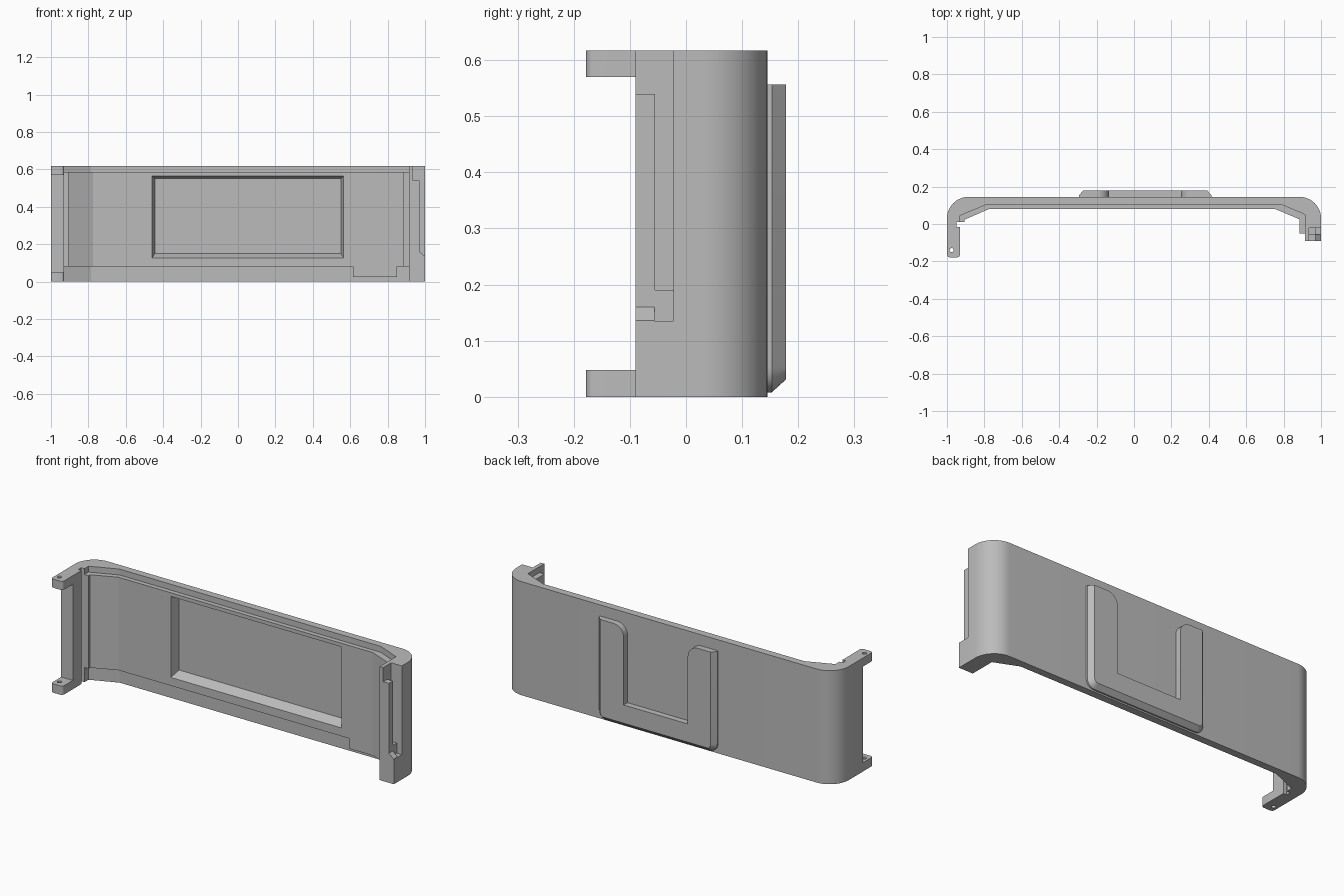
import bpy, bmesh, math

if "Cube" in bpy.data.objects:
    bpy.data.objects.remove(bpy.data.objects["Cube"])

H = 0.617
grey = bpy.data.materials.new("plain grey")
grey.diffuse_color = (0.5, 0.5, 0.5, 1)
grey.use_nodes = True
grey.node_tree.nodes["Principled BSDF"].inputs["Base Color"].default_value = grey.diffuse_color


def loft(name, rings):
    """Closed solid through rings of matching points."""
    bm = bmesh.new()
    vs = [[bm.verts.new(p) for p in ring] for ring in rings]
    n = len(vs[0])
    bm.faces.new(vs[0])
    bm.faces.new(vs[-1][::-1])
    for a, b in zip(vs, vs[1:]):
        for i in range(n):
            bm.faces.new((a[i], a[(i + 1) % n], b[(i + 1) % n], b[i]))
    bmesh.ops.recalc_face_normals(bm, faces=bm.faces[:])
    me = bpy.data.meshes.new(name)
    bm.to_mesh(me)
    bm.free()
    me.materials.append(grey)
    ob = bpy.data.objects.new(name, me)
    bpy.context.collection.objects.link(ob)
    return ob


def prism(name, pts, z0, z1):
    return loft(name, [[(x, y, z) for x, y in pts] for z in (z0, z1)])


def box(name, x0, x1, y0, y1, z0, z1):
    return prism(name, [(x0, y0), (x1, y0), (x1, y1), (x0, y1)], z0, z1)


def combine(target, tool, op):
    m = target.modifiers.new(op, 'BOOLEAN')
    m.operation, m.solver, m.object = op, 'EXACT', tool
    bpy.context.view_layer.objects.active = target
    bpy.ops.object.modifier_apply(modifier=m.name)
    bpy.data.objects.remove(tool)


def arc(cx, cy, r, a0, a1, n=12):
    return [(cx + r * math.cos(math.radians(a0 + (a1 - a0) * i / n)),
             cy + r * math.sin(math.radians(a0 + (a1 - a0) * i / n))) for i in range(n + 1)]


# Curved outer shell with thin top and bottom rims
R = 0.115
outline = ([(1, -0.09)] + arc(1 - R, 0.145 - R, R, 0, 90) + arc(-1 + R, 0.145 - R, R, 90, 180)
           + [(-1, -0.09), (-0.93, -0.09), (-0.93, -0.015), (-0.95, -0.015), (-0.95, 0.01),
              (-0.93, 0.01), (-0.93, 0.045), (-0.785, 0.105), (0.785, 0.105),
              (0.915, 0.05), (0.915, -0.09)])
shell = prism("shell", outline, 0, H)

# Thicker inner liner, set back from the rims
liner = [(-0.94, 0.01), (-0.905, 0.01), (-0.905, 0.024), (-0.775, 0.08), (0.755, 0.08),
         (0.885, 0.025), (0.885, -0.05), (0.925, -0.05), (0.925, 0.06), (0.785, 0.12),
         (-0.785, 0.12), (-0.94, 0.055)]
combine(shell, prism("liner", liner, 0.08, 0.585), 'UNION')
tab = [(0.615, 0.08), (0.755, 0.08), (0.85, 0.04), (0.85, 0.09), (0.785, 0.12), (0.615, 0.12)]
combine(shell, prism("liner_tab", tab, 0.025, 0.1), 'UNION')

# Latch channel in the right wall, with its tooth
combine(shell, box("channel", 0.936, 1.1, -0.2, -0.022, 0.135, 1), 'DIFFERENCE')
combine(shell, box("tooth", 0.925, 0.97, -0.09, -0.055, 0.12, 0.54), 'UNION')
combine(shell, box("channel_floor", 0.925, 0.97, -0.0551, -0.0215, 0.12, 0.19), 'UNION')
ramp = [(0.925, 0.12), (0.999, 0.12), (0.999, 0.136), (0.97, 0.16), (0.925, 0.16)]
combine(shell, loft("channel_ramp", [[(x, y, z) for x, z in ramp] for y in (-0.09, -0.056)]), 'UNION')

# Rectangular window recess with sloping sides


def rect(x0, x1, z0, z1, y):
    return [(x0, y, z0), (x1, y, z0), (x1, y, z1), (x0, y, z1)]


combine(shell, loft("window_recess", [rect(-0.46, 0.565, 0.125, 0.565, 0.0),
                                      rect(-0.46, 0.565, 0.125, 0.565, 0.08),
                                      rect(-0.445, 0.55, 0.15, 0.55, 0.13)]), 'DIFFERENCE')

# Hinge ears with pin holes
for name, z0, z1 in (("lower_ear", 0, 0.048), ("upper_ear", 0.57, H)):
    pts = ([(-1, -0.088)] + arc(-0.985, -0.163, 0.015, 180, 270, 5)
           + arc(-0.945, -0.163, 0.015, 270, 360, 5) + [(-0.93, -0.088)])
    ear = prism(name, pts, z0, z1)
    combine(ear, prism("pin_hole", arc(-0.975, -0.14, 0.011, 0, 345, 23), z0 - 0.1, z1 + 0.1), 'DIFFERENCE')
    ear.name = name


# U-shaped raised bracket on the back, outer edge chamfered
def u_ring(y, d):
    x0, x1, z0, z1, r = -0.295 + d, 0.415 - d, 0.008 + d, 0.557, 0.045 - d
    pts = [(x0, z1)] + arc(x0 + r, z0 + r, r, 180, 270, 6) + arc(x1 - r, z0 + r, r, 270, 360, 6)
    pts += [(x1, z1)] + arc(0.31, z1 - 0.06, 0.06, 90, 180, 8) + [(0.25, 0.13), (-0.135, 0.13)]
    pts += arc(-0.195, z1 - 0.06, 0.06, 0, 90, 8)
    return [(x, y, z) for x, z in pts]


loft("back_bracket", [u_ring(0.14, 0), u_ring(0.153, 0), u_ring(0.178, 0.023)])

# Smooth only the rounded surfaces
for ob in bpy.context.collection.objects:
    bpy.ops.object.select_all(action='DESELECT')
    ob.select_set(True)
    bpy.context.view_layer.objects.active = ob
    bpy.ops.object.shade_smooth_by_angle(angle=math.radians(20))
